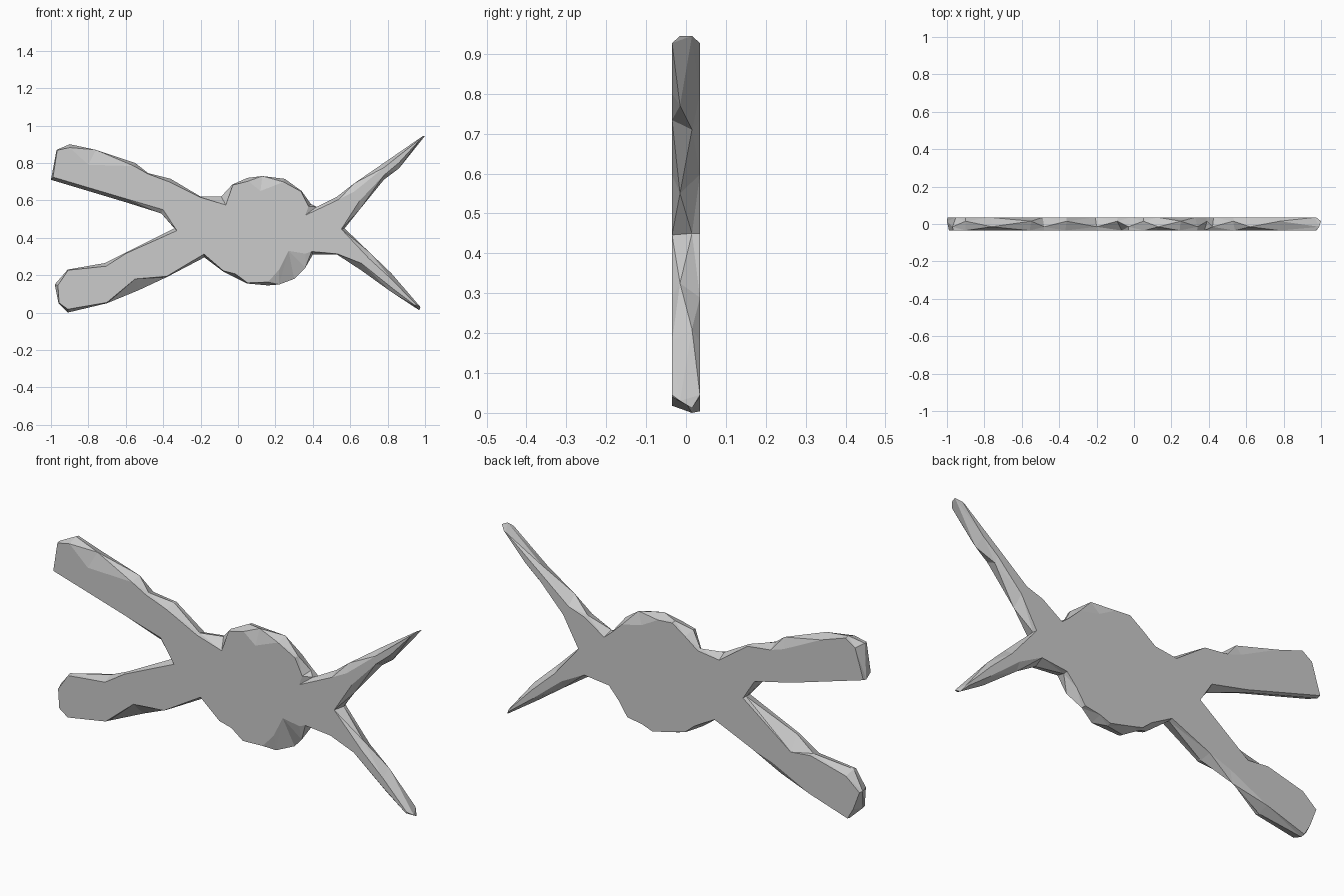
import bpy, bmesh
from mathutils import Vector

if "Cube" in bpy.data.objects:
    bpy.data.objects.remove(bpy.data.objects["Cube"])

HALF = 0.035  # half thickness of the plate

# Silhouette in (x, z), clockwise from the upper left arm
upper_left_arm = [(-1, .71), (-.97, .87), (-.9, .9), (-.76, .87), (-.55, .8),
                  (-.48, .745), (-.36, .715), (-.2, .62)]
disc_top = [(-.09, .62), (-.03, .685), (.05, .72), (.13, .73), (.25, .715),
            (.34, .65), (.39, .58), (.42, .565)]
upper_right_arm = [(.53, .62), (.62, .69), (.78, .8), (.99, .945), (1, .945),
                   (.86, .77), (.78, .71), (.65, .55)]
lower_right_arm = [(.57, .45), (.7, .325), (.82, .21), (.975, .03), (.97, .012),
                   (.82, .11), (.66, .225), (.53, .31)]
disc_bottom = [(.4, .31), (.36, .24), (.3, .18), (.22, .15), (.16, .145),
               (.05, .155), (-.02, .19), (-.08, .22), (-.18, .295)]
lower_left_arm = [(-.38, .19), (-.53, .12), (-.7, .05), (-.91, 0), (-.96, .05),
                  (-.98, .15), (-.91, .23), (-.71, .265), (-.6, .32)]
crotch = [(-.34, .45), (-.41, .53), (-.6, .59)]
outline = (upper_left_arm + disc_top + upper_right_arm + lower_right_arm
           + disc_bottom + lower_left_arm + crotch)

# Dents cut deeper into the front and the back
front_dents = {(.3, .18): (.27, .33), (.36, .24): (.36, .315), (.22, .15): (.22, .23),
               (.13, .73): (.12, .65), (-.09, .62): (-.065, .575),
               (.42, .565): (.36, .52), (-.76, .87): (-.8, .79),
               (-.53, .12): (-.55, .18), (-.41, .53): (-.4, .55)}
back_dents = {(-.6, .32): (-.6, .25), (-.53, .12): (-.5, .17),
              (.25, .715): (.22, .66), (-.55, .8): (-.56, .75)}


def pulled_in(i, dents, amount):
    """Outline point i moved inward to form the edge of the flat face."""
    p = outline[i]
    if p in dents:
        return dents[p]
    x, z = p
    if x > .6:  # right arms close to a ridge along their axis
        axis = .61 + .9 * (x - .62) if z > .46 else .33 - .88 * (x - .62)
        z += (axis - z) * .55
        if x > .95:
            x, z = x - .025, z + (-.022 if z > .46 else .022)
        return x, z
    a, b = Vector(outline[i - 1]), Vector(outline[(i + 1) % len(outline)])
    d = (b - a).normalized()
    return x + d.y * amount, z - d.x * amount


bm = bmesh.new()
front, rim, back = [], [], []
for i, (x, z) in enumerate(outline):
    odd = i % 2
    fx, fz = pulled_in(i, front_dents, .004 if odd else .018)
    bx, bz = pulled_in(i, back_dents, .02 if odd else .004)
    front.append(bm.verts.new((fx, -HALF, fz)))
    rim.append(bm.verts.new((x, -.015 if odd else .015, z)))
    back.append(bm.verts.new((bx, HALF, bz)))

# Faceted rim with zigzag triangles
n = len(outline)
for i in range(n):
    j = (i + 1) % n
    for a, b in ((front, rim), (rim, back)):
        if i % 2:
            tris = ((a[i], a[j], b[i]), (a[j], b[j], b[i]))
        else:
            tris = ((a[i], a[j], b[j]), (a[i], b[j], b[i]))
        for t in tris:
            bm.faces.new(t)

# Flat front and back
caps = [bm.faces.new(front), bm.faces.new(back)]
for cap in caps:
    cap.normal_update()
bmesh.ops.triangulate(bm, faces=caps, ngon_method='EAR_CLIP')
bmesh.ops.recalc_face_normals(bm, faces=bm.faces[:])

mesh = bpy.data.meshes.new("four_armed_plate")
bm.to_mesh(mesh)
bm.free()
plate = bpy.data.objects.new("four_armed_plate", mesh)
bpy.context.collection.objects.link(plate)
